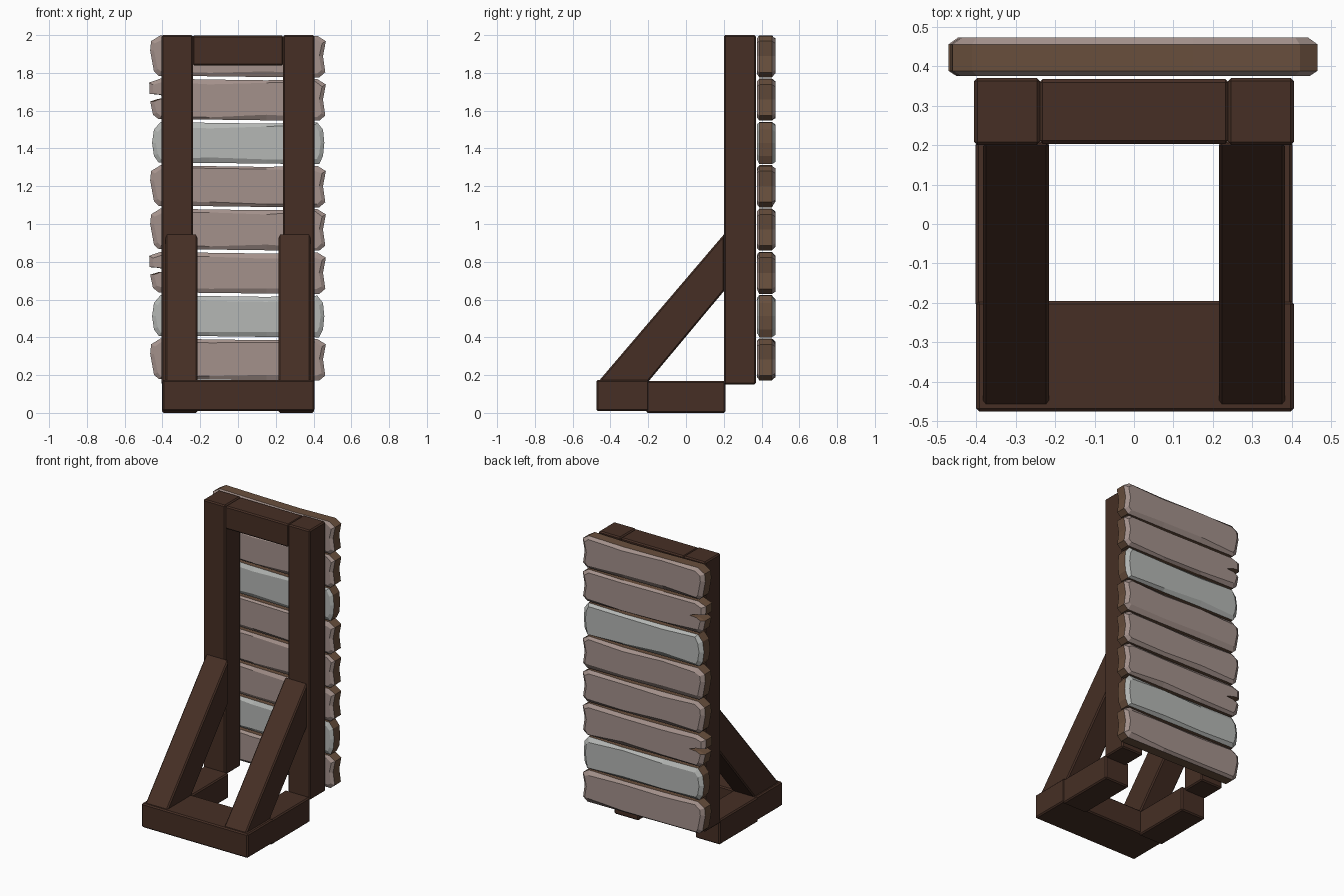
import bpy, bmesh, random
from mathutils import Vector

random.seed(4)
cube = bpy.data.objects.get("Cube")
if cube:
    bpy.data.objects.remove(cube, do_unlink=True)


def material(name, rgb):
    m = bpy.data.materials.new(name)
    m.use_nodes = True
    col = (*rgb, 1)
    m.diffuse_color = col
    m.node_tree.nodes["Principled BSDF"].inputs["Base Color"].default_value = col
    return m


DARK = material("dark_brown_timber", (0.061, 0.028, 0.018))
MAUVE = material("weathered_mauve_wood", (0.37, 0.285, 0.26))
GREY = material("bleached_grey_wood", (0.46, 0.475, 0.46))
EDGE = material("brown_plank_edge", (0.14, 0.078, 0.046))


def finish(name, bm, mats):
    bmesh.ops.recalc_face_normals(bm, faces=bm.faces)
    me = bpy.data.meshes.new(name)
    bm.to_mesh(me)
    bm.free()
    for m in mats:
        me.materials.append(m)
    ob = bpy.data.objects.new(name, me)
    bpy.context.collection.objects.link(ob)
    return ob


def timber(name, profile, x0, x1):
    """Extrude a side profile of (y, z) points from x0 to x1, with worn edges."""
    bm = bmesh.new()
    face = bm.faces.new([bm.verts.new((x0, y, z)) for y, z in profile])
    ext = bmesh.ops.extrude_face_region(bm, geom=[face])["geom"]
    verts = [v for v in ext if isinstance(v, bmesh.types.BMVert)]
    bmesh.ops.translate(bm, verts=verts, vec=(x1 - x0, 0, 0))
    ob = finish(name, bm, [DARK])
    bevel = ob.modifiers.new("worn_edges", "BEVEL")
    bevel.width = 0.008
    bevel.segments = 1


def beam(name, x0, x1, y0, y1, z0, z1):
    timber(name, [(y0, z0), (y1, z0), (y1, z1), (y0, z1)], x0, x1)


# Frame: posts, braces and base rails on both sides
for side, s in (("left", 1), ("right", -1)):
    def span(a, b):
        return sorted((s * a, s * b))
    beam(side + "_post", *span(0.238, 0.405), 0.2, 0.37, 0.15, 2.0)
    beam(side + "_base_rail", *span(0.215, 0.402), -0.21, 0.208, 0.0, 0.17)
    timber(side + "_brace",
           [(0.205, 0.95), (0.205, 0.65), (-0.2, 0.165), (-0.465, 0.165)],
           *span(0.215, 0.383))
beam("top_crossbar", -0.24, 0.24, 0.203, 0.367, 1.84, 1.997)
beam("front_base_beam", -0.4, 0.405, -0.475, -0.195, 0.01, 0.175)

# Plank outlines, going round from upper right; heights are relative to centre
TOP = [(0.42, 0.108), (0.15, 0.102), (-0.15, 0.106), (-0.41, 0.111)]
BOTTOM = [(-0.42, -0.104), (-0.15, -0.106), (0.15, -0.11), (0.43, -0.112)]
WAVY = TOP + [(-0.46, 0.08), (-0.465, 0.03), (-0.445, -0.08)] + BOTTOM + [
    (0.462, -0.085), (0.45, 0.0), (0.465, 0.08)]
ROUND = TOP + [(-0.445, 0.07), (-0.455, 0.0), (-0.445, -0.07)] + BOTTOM + [
    (0.45, -0.07), (0.457, 0.0), (0.45, 0.07)]
SPLIT = TOP + [(-0.47, 0.09), (-0.468, 0.03), (-0.42, 0.026), (-0.355, 0.008),
               (-0.42, 0.004), (-0.465, -0.01), (-0.45, -0.08)] + BOTTOM + [
    (0.462, -0.085), (0.45, 0.0), (0.465, 0.08)]


def inset(outline, end, wander):
    """Pull the outline inward by an uneven, hand-hewn amount."""
    pts = []
    for x, z in outline:
        dx = end if abs(x) > 0.43 else 0.012 if abs(x) > 0.4 else 0
        dz = random.uniform(0.01, wander) if abs(z) > 0.1 else 0.012 if abs(z) > 0.06 else 0
        pts.append((x - dx if x > 0 else x + dx, z - dz if z > 0 else z + dz))
    return pts


def plank(name, outline, zc, paint):
    bm = bmesh.new()
    layers = [(0.375, inset(outline, 0.02, 0.03)), (0.388, outline),
              (0.455, outline), (0.473, inset(outline, 0.025, 0.035))]
    rings = [[bm.verts.new((x, y, zc + z)) for x, z in pts] for y, pts in layers]
    bm.faces.new(rings[0])
    bm.faces.new(rings[-1])
    n = len(outline)
    for k in range(len(rings) - 1):
        a, b = rings[k], rings[k + 1]
        for i in range(n):
            j = (i + 1) % n
            f = bm.faces.new((a[i], a[j], b[j], b[i]))
            mid = f.calc_center_median()
            in_split = abs(mid.z - zc) < 0.03 and -0.448 < mid.x < 0
            # Sawn edges and the inside of the split are brown
            f.material_index = 1 if k == 1 or (in_split and outline is SPLIT) else 0
    finish(name, bm, [paint, EDGE])


# Eight stacked planks, in a repeating order
KINDS = [(WAVY, MAUVE), (ROUND, GREY), (SPLIT, MAUVE), (WAVY, MAUVE)]
ORDER = [0, 1, 2, 3, 0, 1, 2, 3]
for i, kind in enumerate(ORDER):
    outline, paint = KINDS[kind]
    plank("plank_%d" % (i + 1), outline, 0.283 + i * 0.2293, paint)
